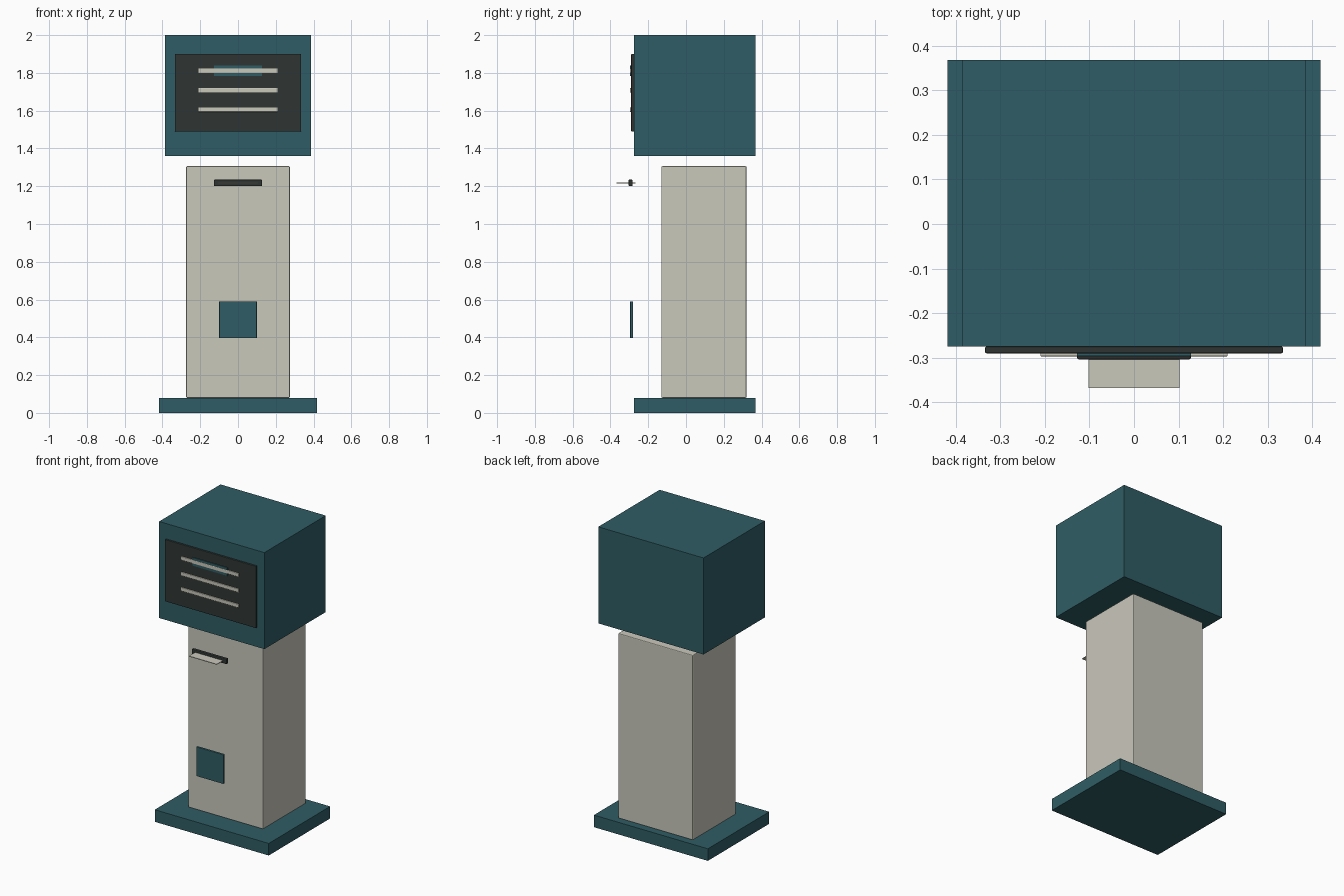
import bpy

if "Cube" in bpy.data.objects:
    bpy.data.objects.remove(bpy.data.objects["Cube"])

def mat(name, rgb):
    m = bpy.data.materials.new(name)
    m.diffuse_color = (*rgb, 1)
    m.use_nodes = True
    m.node_tree.nodes["Principled BSDF"].inputs["Base Color"].default_value = m.diffuse_color
    return m

teal = mat("teal", (0.028, 0.108, 0.128))
cream = mat("cream", (0.59, 0.58, 0.50))
dark = mat("charcoal", (0.028, 0.036, 0.034))

def box(name, x, y0, y1, z0, z1, material, bevel=0.0):
    """Box symmetric in x, spanning y0..y1 and z0..z1."""
    bpy.ops.mesh.primitive_cube_add(size=1, location=(0, (y0 + y1) / 2, (z0 + z1) / 2))
    ob = bpy.context.object
    ob.name = name
    ob.scale = (2 * x, y1 - y0, z1 - z0)
    bpy.ops.object.transform_apply(location=False, rotation=False, scale=True)
    ob.data.materials.append(material)
    if bevel:
        mod = ob.modifiers.new("bevel", 'BEVEL')
        mod.width = bevel
        mod.segments = 2
    return ob

# Main masses: foot plate, column and head housing
box("base", 0.418, -0.275, 0.368, 0, 0.08, teal)
box("column", 0.274, -0.13, 0.32, 0.08, 1.306, cream, 0.005)
box("head", 0.386, -0.275, 0.368, 1.36, 2.0, teal)

# Screen with its heading plate and text bars
box("screen", 0.334, -0.29, -0.275, 1.49, 1.90, dark, 0.003)
box("heading_plate", 0.128, -0.2955, -0.289, 1.784, 1.838, teal)
for i, z in enumerate((1.811, 1.708, 1.606)):
    box(f"screen_bar_{i + 1}", 0.21, -0.297, -0.289, z - 0.012, z + 0.012, cream, 0.002)

# Slot with the slip sticking out, and the lower hatch
box("slot", 0.128, -0.304, -0.283, 1.2, 1.235, dark, 0.005)
box("slip", 0.102, -0.368, -0.268, 1.2155, 1.2195, cream)
box("hatch", 0.1, -0.296, -0.28, 0.396, 0.59, teal, 0.003)
